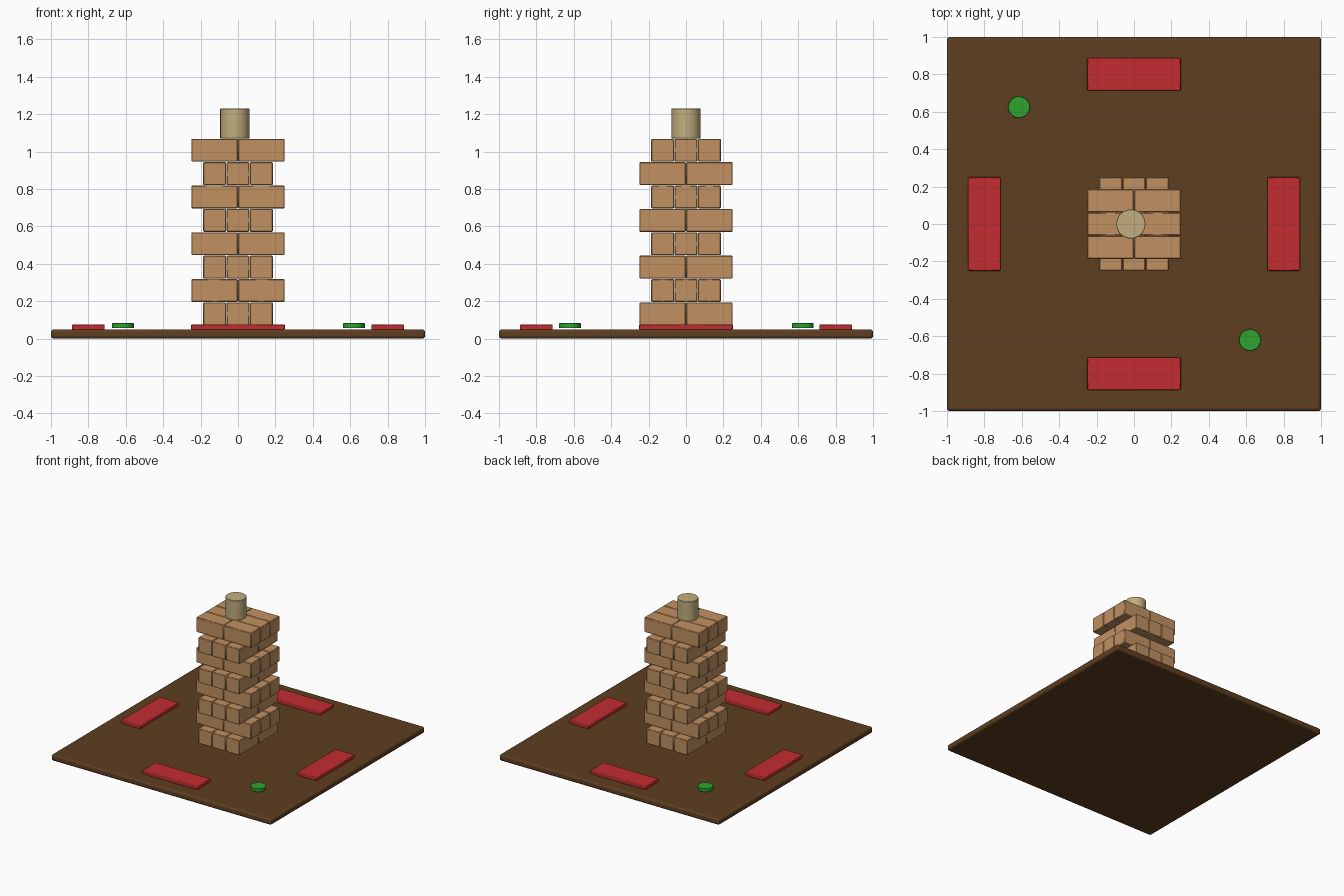
import bpy
import math

if "Cube" in bpy.data.objects:
    bpy.data.objects.remove(bpy.data.objects["Cube"], do_unlink=True)


def material(name, rgb):
    """Flat material from 0-255 display colour."""
    lin = [((c / 255 + 0.055) / 1.055) ** 2.4 for c in rgb] + [1.0]
    m = bpy.data.materials.new(name)
    m.use_nodes = True
    m.diffuse_color = lin
    m.node_tree.nodes["Principled BSDF"].inputs["Base Color"].default_value = lin
    return m


DARK_WOOD = material("dark wood", (94, 62, 32))
BRICK_WOOD = material("light wood", (193, 145, 98))
PALE = material("pale wood", (194, 174, 126))
RED = material("red", (194, 44, 48))
GREEN = material("green", (46, 164, 48))


def finish(obj, name, mat, bevel, segments):
    obj.name = name
    obj.data.materials.append(mat)
    mod = obj.modifiers.new("soft edges", "BEVEL")
    mod.width = bevel
    mod.segments = segments
    mod.limit_method = "ANGLE"
    mod.angle_limit = math.radians(40)
    bpy.ops.object.shade_smooth_by_angle(angle=math.radians(35))
    return obj


def box(name, centre, size, mat, bevel, segments=1):
    bpy.ops.mesh.primitive_cube_add(size=1, location=centre)
    obj = bpy.context.object
    obj.scale = size
    bpy.ops.object.transform_apply(location=False, rotation=False, scale=True)
    return finish(obj, name, mat, bevel, segments)


def disc(name, x, y, z0, z1, radius, mat, bevel):
    bpy.ops.mesh.primitive_cylinder_add(vertices=32, radius=radius, depth=z1 - z0,
                                        location=(x, y, (z0 + z1) / 2))
    return finish(bpy.context.object, name, mat, bevel, 1)


# Base board
box("board", (0, 0, 0.025), (2, 2, 0.05), DARK_WOOD, 0.015, 3)

# Red tiles, one along each side
for name, x, y in (("front", 0, -0.8), ("back", 0, 0.8), ("left", 0.8, 0), ("right", -0.8, 0)):
    size = (0.5, 0.174, 0.03) if x == 0 else (0.174, 0.5, 0.03)
    box(name + "_tile", (x, y, 0.062), size, RED, 0.005, 2)

# Green counters on two opposite corners
disc("counter_back", -0.615, 0.625, 0.056, 0.083, 0.058, GREEN, 0.002)
disc("counter_front", 0.62, -0.62, 0.056, 0.083, 0.058, GREEN, 0.002)

# Tower: layers of 2 x 3 blocks, each turned a quarter from the one below
PITCH, BOTTOM = 0.125, 0.07
for layer in range(8):
    z = BOTTOM + PITCH * (layer + 0.5)
    for end in (-0.125, 0.125):
        for row in (-PITCH, 0, PITCH):
            if layer % 2:
                centre, size = (end, row, z), (0.248, 0.122, 0.122)
            else:
                centre, size = (row, end, z), (0.122, 0.248, 0.122)
            box("block", centre, size, BRICK_WOOD, 0.004)

# Peg on top of the tower
disc("peg", -0.017, 0, 1.07, 1.23, 0.078, PALE, 0.002)
